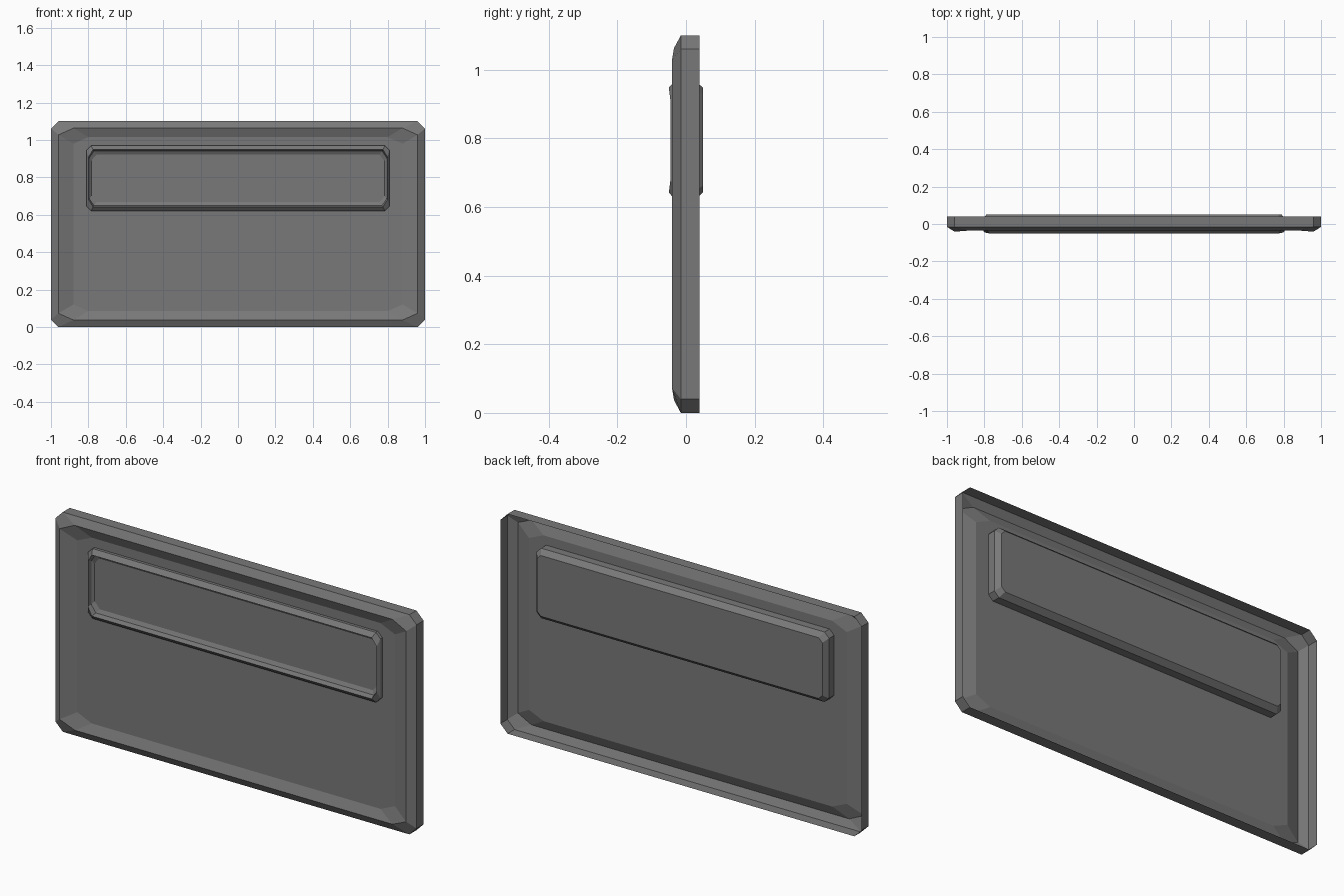
import bpy
import bmesh

cube = bpy.data.objects.get("Cube")
if cube:
    bpy.data.objects.remove(cube)

grey = bpy.data.materials.new("dark grey")
grey.use_nodes = True
colour = (0.19, 0.19, 0.19, 1)
grey.diffuse_color = colour
grey.node_tree.nodes["Principled BSDF"].inputs["Base Color"].default_value = colour


def ring(bm, mid, hx, hz, cx, cz, y_side, y_top=None):
    """Eight-sided loop: a rectangle with cut corners, facing the front."""
    y_top = y_side if y_top is None else y_top
    quarter = [(hx, hz - cz, y_side), (hx - cx, hz, y_top)]
    loop = []
    for sx, sz in ((1, 1), (-1, 1), (-1, -1), (1, -1)):
        corner = quarter if sx * sz > 0 else quarter[::-1]
        loop += [bm.verts.new((sx * x, y, mid + sz * z)) for x, z, y in corner]
    return loop


def build(name, mid, profile, cap_back=False):
    """Join successive loops, then close the last (and maybe the first)."""
    bm = bmesh.new()
    loops = [ring(bm, mid, *p) for p in profile]
    for a, b in zip(loops, loops[1:]):
        for i in range(8):
            j = (i + 1) % 8
            bm.faces.new((a[i], a[j], b[j], b[i]))
    bm.faces.new(loops[-1])
    if cap_back:
        bm.faces.new(loops[0][::-1])
    bm.normal_update()
    # the closing front face must look towards -y
    if bm.faces[:][8 * (len(loops) - 1)].normal.y > 0:
        bmesh.ops.reverse_faces(bm, faces=bm.faces[:])
    mesh = bpy.data.meshes.new(name)
    bm.to_mesh(mesh)
    bm.free()
    mesh.materials.append(grey)
    obj = bpy.data.objects.new(name, mesh)
    bpy.context.collection.objects.link(obj)


# Thin pressed panel: open skirt, bevel, raised ridge, sunken floor
build("panel", 0.55, [
    (1.0, 0.55, 0.04, 0.04, 0.04),
    (1.0, 0.55, 0.04, 0.04, -0.015),
    (0.96, 0.513, 0.08, 0.036, -0.041, -0.035),
    (0.88, 0.465, 0.08, 0.035, -0.015),
])

# Tray set through the panel: bevelled block with a recessed front
build("tray", 0.795, [
    (0.79, 0.152, 0.02, 0.02, 0.05),
    (0.81, 0.175, 0.025, 0.025, 0.025),
    (0.81, 0.175, 0.025, 0.025, -0.03),
    (0.80, 0.153, 0.025, 0.04, -0.045, -0.05),
    (0.795, 0.145, 0.025, 0.035, -0.025),
    (0.77, 0.105, 0.03, 0.03, -0.003),
], cap_back=True)
